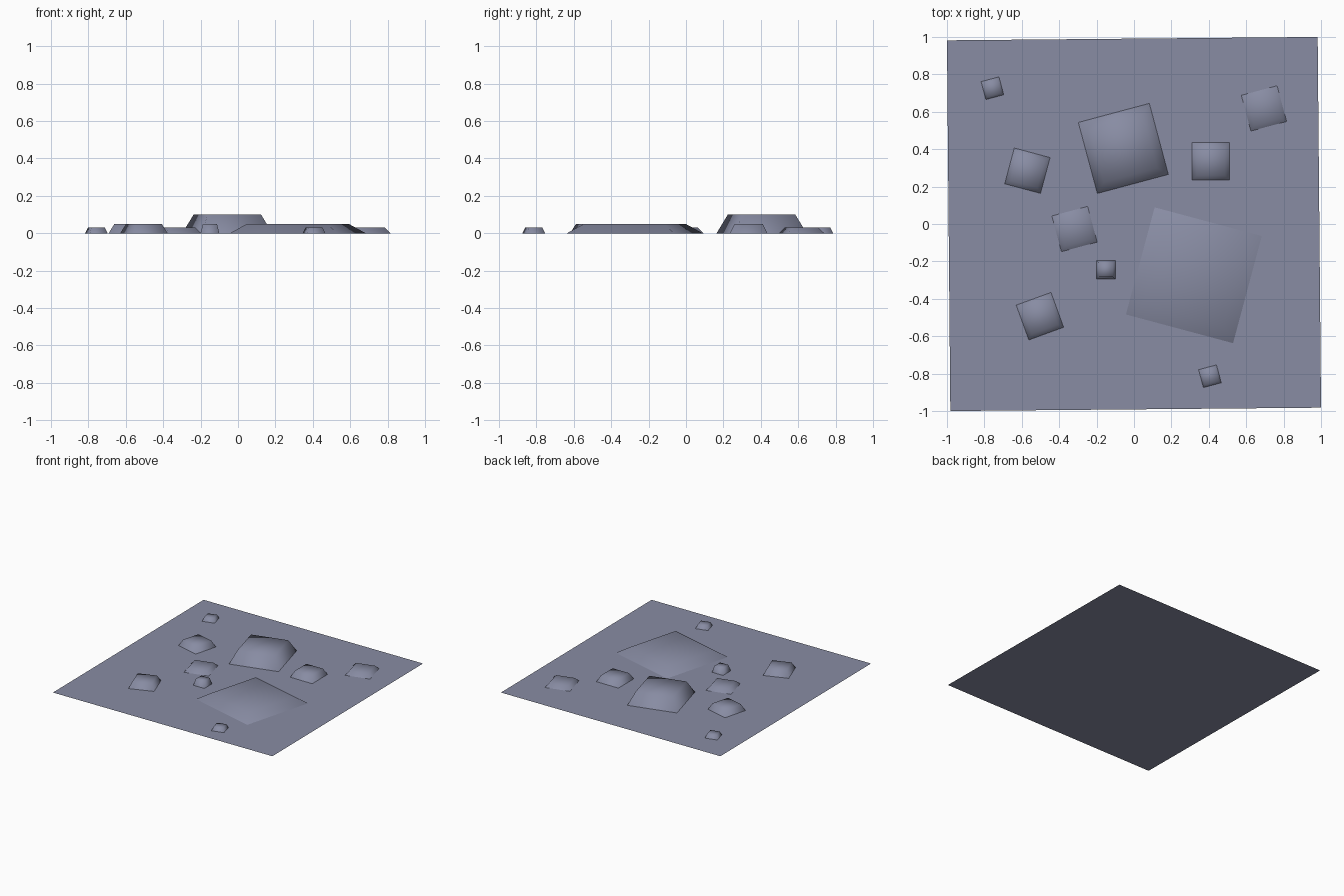
import bpy
import bmesh
from math import radians
from mathutils import Matrix

if "Cube" in bpy.data.objects:
    bpy.data.objects.remove(bpy.data.objects["Cube"])

# One slate grey-blue colour for everything
slate = bpy.data.materials.new("slate_grey")
slate.diffuse_color = (0.246, 0.262, 0.366, 1)
slate.use_nodes = True
slate.node_tree.nodes["Principled BSDF"].inputs["Base Color"].default_value = slate.diffuse_color


def finish(name, bm, location, angle, smooth):
    """Turn a bmesh into a named, coloured and placed object."""
    mesh = bpy.data.meshes.new(name)
    bm.to_mesh(mesh)
    bm.free()
    mesh.materials.append(slate)
    for face in mesh.polygons:
        face.use_smooth = smooth
    obj = bpy.data.objects.new(name, mesh)
    obj.location = location
    obj.rotation_euler.z = radians(angle)
    bpy.context.collection.objects.link(obj)


def mound(name, x, y, side, height, angle):
    """Smooth-shaded frustum, open underneath, top three quarters as wide."""
    bm = bmesh.new()
    bmesh.ops.create_cube(bm, size=1, matrix=Matrix.Translation((0, 0, 0.5)))
    bottom = [f for f in bm.faces if f.normal.z < -0.5]
    bmesh.ops.delete(bm, geom=bottom, context='FACES_ONLY')
    for v in bm.verts:
        taper = 0.75 if v.co.z > 0.5 else 1.0
        v.co.x *= side * taper
        v.co.y *= side * taper
        v.co.z *= height
    finish(name, bm, (x, y, 0), angle, True)


# Ground sheet, turned very slightly
ground = bmesh.new()
bmesh.ops.create_grid(ground, x_segments=1, y_segments=1, size=0.991)
finish("ground_sheet", ground, (0, 0, 0), 0.52, False)

# Raised rocks: name, x, y, side, height, angle
for rock in (
    ("tall_rock", -0.057, 0.404, 0.393, 0.10, 15),
    ("wide_rock", 0.32, -0.274, 0.593, 0.05, -15),
    ("left_rock", -0.57, 0.285, 0.198, 0.05, -15),
    ("right_rock", 0.41, 0.335, 0.2, 0.05, 0),
    ("front_left_rock", -0.503, -0.493, 0.198, 0.05, 20),
    ("back_right_slab", 0.695, 0.618, 0.198, 0.03, 15),
    ("middle_slab", -0.318, -0.027, 0.198, 0.03, 15),
    ("middle_pebble", -0.15, -0.245, 0.1, 0.05, 0),
    ("back_left_pebble", -0.757, 0.726, 0.099, 0.03, 15),
    ("front_pebble", 0.406, -0.814, 0.099, 0.03, 15),
):
    mound(*rock)
